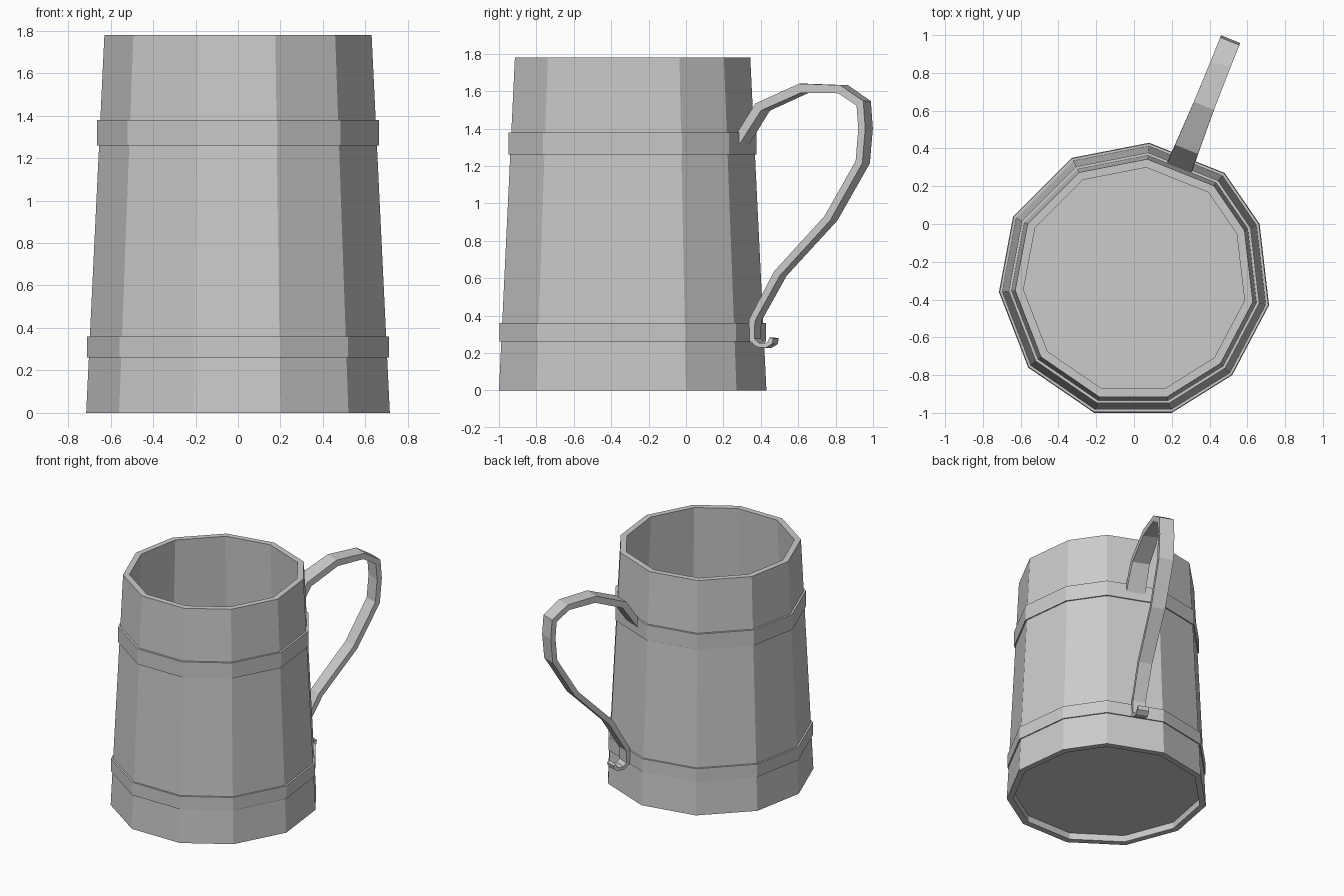
import bpy, bmesh
from mathutils import Vector

if "Cube" in bpy.data.objects:
    bpy.data.objects.remove(bpy.data.objects["Cube"])

CENTRE = Vector((0, -0.29))
# Eleven-sided outline of the foot of the mug
OUTLINE = [Vector(p) for p in (
    (-0.21, -1.0), (0.2, -1.0), (0.52, -0.8), (0.715, -0.43), (0.665, 0.0), (0.48, 0.27),
    (0.08, 0.43), (-0.33, 0.35), (-0.64, 0.04), (-0.715, -0.36), (-0.56, -0.76))]


def finish(bm, name):
    bmesh.ops.recalc_face_normals(bm, faces=bm.faces)
    mesh = bpy.data.meshes.new(name)
    bm.to_mesh(mesh)
    bm.free()
    obj = bpy.data.objects.new(name, mesh)
    bpy.context.collection.objects.link(obj)
    return obj


def bridge(bm, a, b):
    for i in range(len(a)):
        j = (i + 1) % len(a)
        bm.faces.new((a[i], a[j], b[j], b[i]))


def lathe(name, profile, closed=True):
    """Stack scaled copies of the outline; profile is a list of (scale, z)."""
    bm = bmesh.new()
    rings = []
    for s, z in profile:
        pts = [CENTRE + (p - CENTRE) * s for p in OUTLINE]
        rings.append([bm.verts.new((p.x, p.y, z)) for p in pts])
    for a, b in zip(rings, rings[1:]):
        bridge(bm, a, b)
    if closed:
        bridge(bm, rings[-1], rings[0])
    else:
        bm.faces.new(rings[0])
        bm.faces.new(rings[-1])
    return finish(bm, name)


# Tapered stave wall, open at the top
lathe("stave_wall", [(1.0, 0), (0.88, 1.78), (0.818, 1.78), (0.935, 0)])

# Floor, set slightly above the foot
lathe("floor", [(0.95, 0.05), (0.947, 0.1)], closed=False)

# Two upright hoops
for name, s, z0, z1 in (("lower_hoop", 0.995, 0.26, 0.36), ("upper_hoop", 0.928, 1.26, 1.38)):
    lathe(name, [(s, z0), (s, z1), (s - 0.05, z1), (s - 0.05, z0)])

# Strap handle: (y, z, width, thickness) along the path
PATH = [
    (0.295, 1.33, 0.14, 0.045), (0.41, 1.515, 0.13, 0.05), (0.63, 1.615, 0.115, 0.05),
    (0.84, 1.61, 0.11, 0.045), (0.95, 1.535, 0.11, 0.045), (0.96, 1.40, 0.11, 0.04),
    (0.945, 1.22, 0.11, 0.04), (0.775, 0.92, 0.105, 0.04), (0.505, 0.625, 0.1, 0.04),
    (0.37, 0.375, 0.095, 0.035), (0.37, 0.27, 0.09, 0.03), (0.40, 0.243, 0.09, 0.025),
    (0.44, 0.24, 0.09, 0.025), (0.465, 0.255, 0.085, 0.025), (0.47, 0.28, 0.08, 0.025)]
OUT = Vector((0.4, 1.0, 0)).normalized()
SIDE = Vector((OUT.y, -OUT.x, 0))
points = [Vector((0.26 + 0.4 * (y - 0.35), y, z)) for y, z, _, _ in PATH]

bm = bmesh.new()
rings = []
for i, (p, (_, _, w, t)) in enumerate(zip(points, PATH)):
    before = (p - points[i - 1]).normalized() if i else Vector()
    after = (points[i + 1] - p).normalized() if i < len(points) - 1 else Vector()
    normal = (before + after).normalized().cross(SIDE)
    rings.append([bm.verts.new(p + SIDE * (a * w / 2) + normal * (b * t / 2))
                  for a, b in ((-1, -1), (1, -1), (1, 1), (-1, 1))])
for a, b in zip(rings, rings[1:]):
    bridge(bm, a, b)
bm.faces.new(rings[0])
bm.faces.new(rings[-1])
finish(bm, "handle")
